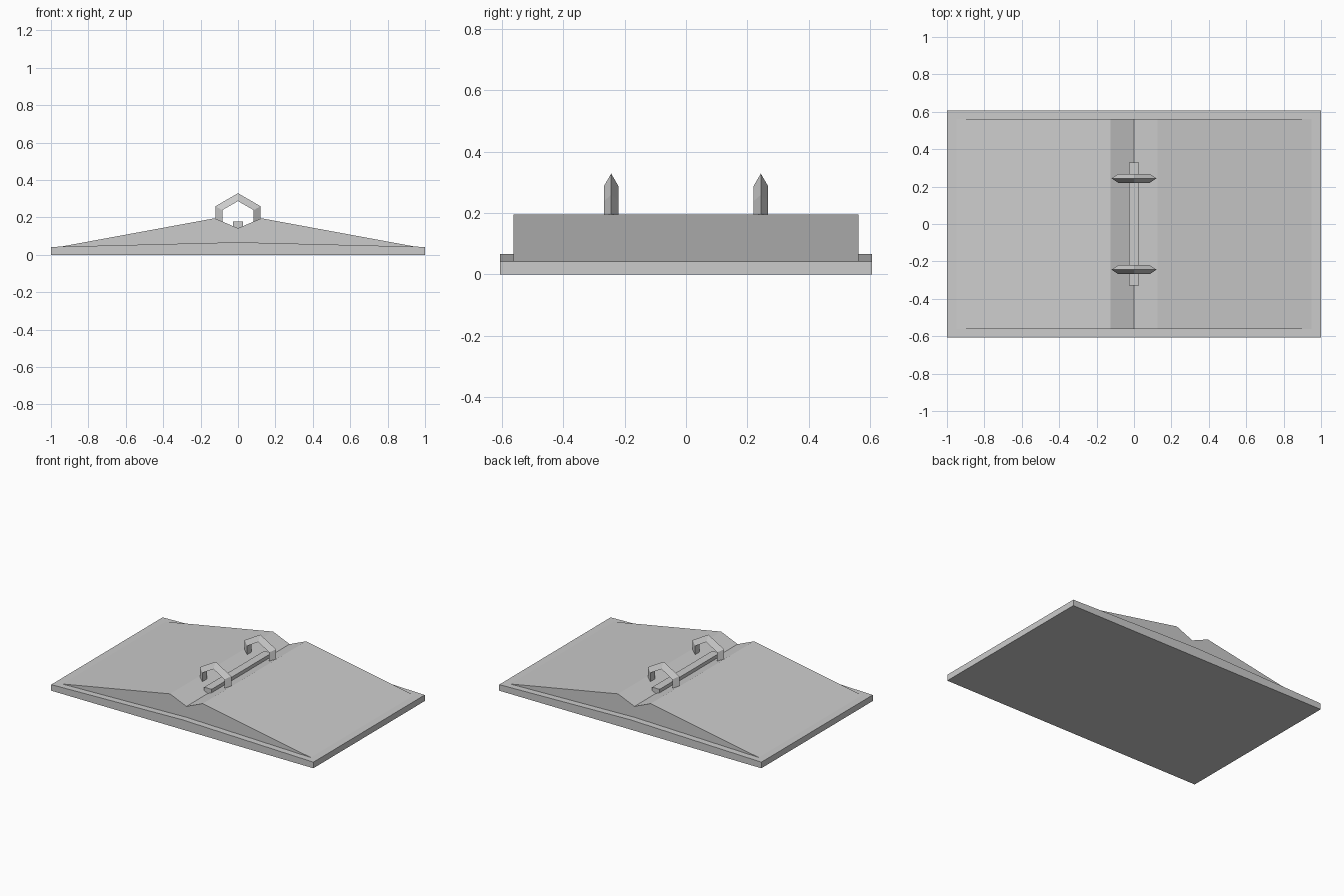
import bpy
import math

if "Cube" in bpy.data.objects:
    bpy.data.objects.remove(bpy.data.objects["Cube"], do_unlink=True)

# One plain grey for every part
grey = bpy.data.materials.new("light_grey")
grey.use_nodes = True
colour = (0.6, 0.6, 0.6, 1.0)
grey.diffuse_color = colour
grey.node_tree.nodes["Principled BSDF"].inputs["Base Color"].default_value = colour


def extrude_profile(name, profile, half_depth):
    """Solid from an x-z outline, extruded evenly along y."""
    n = len(profile)
    verts = [(x, y, z) for y in (-half_depth, half_depth) for x, z in profile]
    sides = [(i, i + n, (i + 1) % n + n, (i + 1) % n) for i in range(n)]
    faces = sides + [tuple(range(n)), tuple(reversed(range(n, 2 * n)))]
    mesh = bpy.data.meshes.new(name)
    mesh.from_pydata(verts, [], faces)
    mesh.materials.append(grey)
    obj = bpy.data.objects.new(name, mesh)
    bpy.context.collection.objects.link(obj)
    return obj


# Base slab with a very shallow ridge
extrude_profile("base_slab", [(-1, 0), (1, 0), (1, 0.042), (0, 0.067), (-1, 0.042)], 0.607)

# Sloping body with a V groove along the middle
extrude_profile("sloped_body", [(-0.95, 0.01), (0.95, 0.01), (0.95, 0.043), (0.125, 0.195),
                                (0, 0.142), (-0.125, 0.195), (-0.95, 0.043)], 0.562)

# Bar lying in the groove
extrude_profile("bar", [(-0.028, 0.14), (0.028, 0.14), (0.028, 0.178), (-0.028, 0.178)], 0.328)

# Two hexagonal rings with a triangular section, standing around the bar
for name, y in (("front_ring", -0.244), ("back_ring", 0.244)):
    bpy.ops.mesh.primitive_torus_add(
        major_segments=6, minor_segments=3, major_radius=0.111, minor_radius=0.028,
        location=(0, y, 0.19), rotation=(math.pi / 2, math.pi / 6, 0))
    ring = bpy.context.object
    ring.name = name
    # Turn the hexagon so a corner points straight up
    ring.rotation_euler = (math.pi / 2, 0, 0)
    for v in ring.data.vertices:
        v.co.x, v.co.y = -v.co.y, v.co.x
    ring.data.materials.append(grey)
    for poly in ring.data.polygons:
        poly.use_smooth = False
